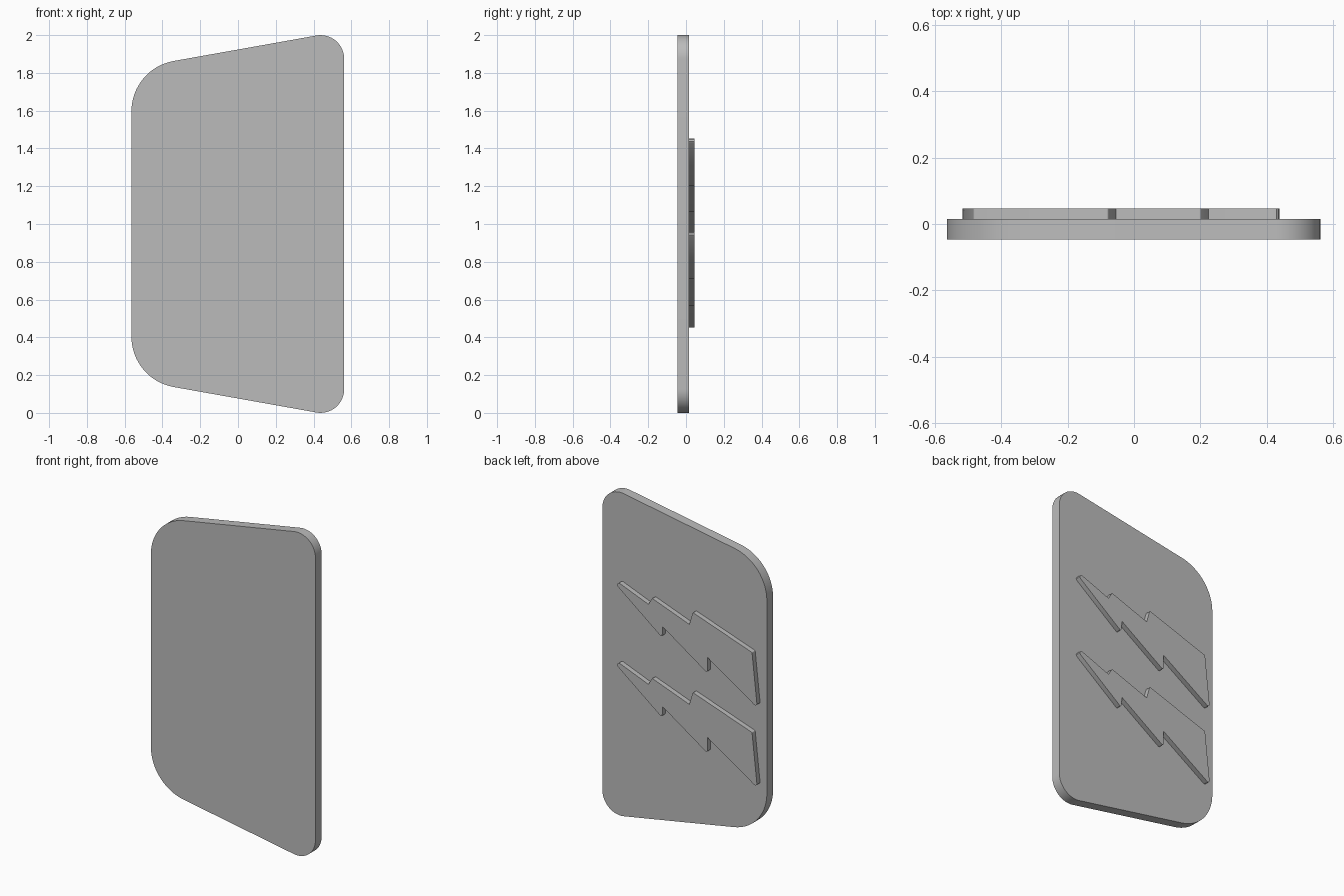
import bpy, bmesh, math
from mathutils import Vector

cube = bpy.data.objects.get("Cube")
if cube:
    bpy.data.objects.remove(cube, do_unlink=True)

grey = bpy.data.materials.new("plain_grey")
grey.use_nodes = True
colour = (0.5, 0.5, 0.5, 1)
grey.diffuse_color = colour
grey.node_tree.nodes["Principled BSDF"].inputs["Base Color"].default_value = colour


def fillet(corners, steps):
    """Round each (x, z, radius) corner of a closed outline."""
    out = []
    for i, (x, z, r) in enumerate(corners):
        p = Vector((x, z))
        a = (Vector(corners[i - 1][:2]) - p).normalized()
        b = (Vector(corners[(i + 1) % len(corners)][:2]) - p).normalized()
        if r == 0:
            out.append(p)
            continue
        half = a.angle(b) / 2
        centre = p + (a + b).normalized() * r / math.sin(half)
        start = p + a * r / math.tan(half) - centre
        end = p + b * r / math.tan(half) - centre
        sweep = start.angle(end)
        for k in range(steps + 1):
            t = k / steps
            out.append(centre + (start * math.sin((1 - t) * sweep)
                                 + end * math.sin(t * sweep)) / math.sin(sweep))
    return out


def slab(name, outline, y0, y1):
    """Extrude an x-z outline along y."""
    bm = bmesh.new()
    face = bm.faces.new([bm.verts.new((p.x, y0, p.y)) for p in outline])
    grown = bmesh.ops.extrude_face_region(bm, geom=[face])
    moved = [g for g in grown["geom"] if isinstance(g, bmesh.types.BMVert)]
    bmesh.ops.translate(bm, verts=moved, vec=(0, y1 - y0, 0))
    bmesh.ops.recalc_face_normals(bm, faces=bm.faces)
    mesh = bpy.data.meshes.new(name)
    bm.to_mesh(mesh)
    bm.free()
    mesh.materials.append(grey)
    ob = bpy.data.objects.new(name, mesh)
    bpy.context.collection.objects.link(ob)
    bpy.ops.object.select_all(action="DESELECT")
    ob.select_set(True)
    bpy.context.view_layer.objects.active = ob
    bpy.ops.object.shade_smooth_by_angle(angle=math.radians(30))
    return ob


# Tapered plate with rounded corners
plate = [(-0.564, 0.177, 0.27), (0.562, -0.024, 0.125),
         (0.562, 2.024, 0.125), (-0.564, 1.823, 0.27)]
slab("plate", fillet(plate, 16), -0.046, 0.015)

# Two raised zigzag bolts on the back
bolt = [(0.51, 1.488, 0.014), (0.225, 1.376, 0), (0.2, 1.42, 0.006),
        (-0.055, 1.327, 0), (-0.078, 1.407, 0.006), (-0.484, 1.268, 0.006),
        (-0.52, 0.935, 0.012), (-0.18, 1.155, 0), (-0.178, 1.058, 0.008),
        (0.127, 1.263, 0), (0.132, 1.195, 0.008)]
for name, drop in (("upper_bolt", 0), ("lower_bolt", 0.495)):
    shape = [(x, z - drop, r) for x, z, r in bolt]
    slab(name, fillet(shape, 4), 0.012, 0.046)
